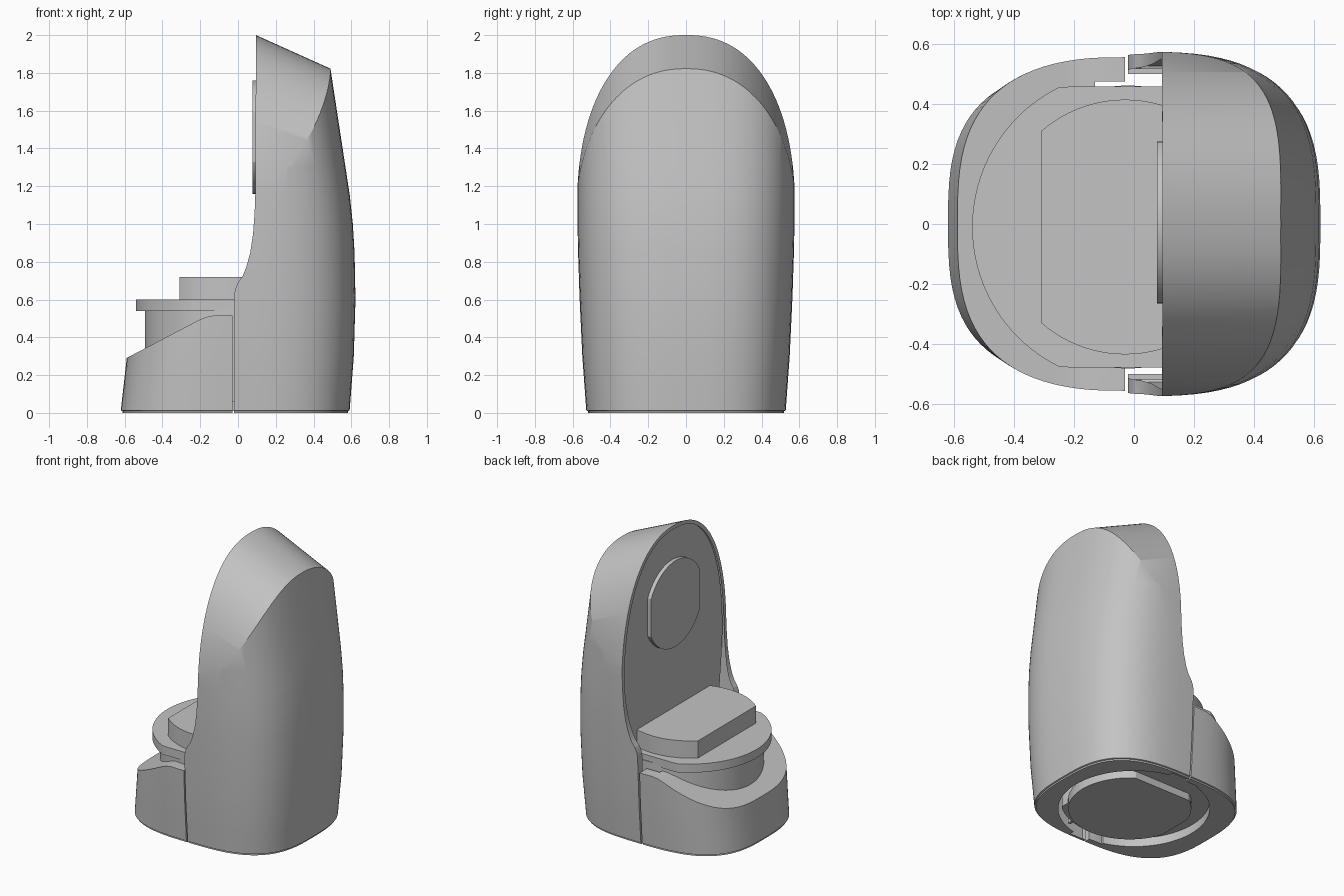
import bpy, bmesh, math
from math import cos, sin, pi

cube = bpy.data.objects.get("Cube")
if cube:
    bpy.data.objects.remove(cube, do_unlink=True)

grey = bpy.data.materials.new("neutral grey")
grey.use_nodes = True
colour = (0.55, 0.55, 0.55, 1)
grey.diffuse_color = colour
grey.node_tree.nodes["Principled BSDF"].inputs["Base Color"].default_value = colour


def loft(name, rings):
    """Solid skinned through equal-length rings, capped at both ends."""
    bm = bmesh.new()
    rows = [[bm.verts.new(p) for p in ring] for ring in rings]
    n = len(rows[0])
    for a, b in zip(rows, rows[1:]):
        for i in range(n):
            j = (i + 1) % n
            bm.faces.new((a[i], a[j], b[j], b[i]))
    bm.faces.new(rows[0][::-1])
    bm.faces.new(rows[-1])
    if bm.calc_volume(signed=True) < 0:
        bmesh.ops.reverse_faces(bm, faces=bm.faces)
    mesh = bpy.data.meshes.new(name)
    bm.to_mesh(mesh)
    bm.free()
    mesh.materials.append(grey)
    obj = bpy.data.objects.new(name, mesh)
    bpy.context.collection.objects.link(obj)
    return obj


def prism(name, pts, axis, lo, hi, drop=0):
    """Extrude a 2D outline along an axis; drop lowers the far end."""
    def place(p, t, d):
        u, v = p
        return {"x": (t, u, v - d), "y": (u, t, v), "z": (u, v, t)}[axis]
    return loft(name, [[place(p, lo, 0) for p in pts], [place(p, hi, drop) for p in pts]])


def disc(cu, cv, r, u=(-2, 2), v=(-2, 2), n=96):
    """Circle outline with flats at the given limits."""
    pts = []
    for i in range(n):
        t = 2 * pi * i / n
        p = (min(max(cu + r * cos(t), u[0]), u[1]), min(max(cv + r * sin(t), v[0]), v[1]))
        if not pts or math.dist(p, pts[-1]) > 1e-4:
            pts.append(p)
    return pts


def rect(x0, x1, y0, y1):
    return [(x0, y0), (x1, y0), (x1, y1), (x0, y1)]


def power(t, n):
    """Signed power, for rounded-square curves."""
    return math.copysign(abs(t) ** (2 / n), t)


def arch(ry, top, centre, low):
    """Arched outline: full half oval over the lower side points."""
    n = 64
    cap = [(ry * power(cos(pi * i / n), 2.3), centre + (top - centre) * power(sin(pi * i / n), 2.3))
           for i in range(n + 1)]
    return low + cap + [(-y, z) for y, z in reversed(low)]


def boolean(obj, tool, op):
    mod = obj.modifiers.new(op, "BOOLEAN")
    mod.operation, mod.solver, mod.object = op, "EXACT", tool
    bpy.context.view_layer.objects.active = obj
    bpy.ops.object.modifier_apply(modifier=mod.name)
    bpy.data.objects.remove(tool, do_unlink=True)


def interp(table, z):
    for (z0, *a), (z1, *b) in zip(table, table[1:]):
        if z <= z1:
            f = (z - z0) / (z1 - z0)
            return [p + (q - p) * f for p, q in zip(a, b)]
    return table[-1][1:]


def rounded_body(name, table, heights):
    """Stack of rounded-square sections with a thin inset foot."""
    def ring(z, scale=1, n=96):
        length, width = interp(table, z)
        angles = [2 * pi * i / n for i in range(n)]
        return [(scale * length * power(cos(t), 3), scale * width * power(sin(t), 3), z)
                for t in angles]
    return loft(name, [ring(0, .985), ring(.01, .985), ring(.013)] + [ring(z) for z in heights])


# Tall shell: rounded body trimmed by its side profile and a sloping arch
shell_table = [(0, .59, .527), (.3, .613, .549), (.6, .622, .563), (.85, .617, .572),
               (1.0, .608, .575), (1.15, .592, .575), (1.82, .49, .575), (2.1, .45, .575)]
shell = rounded_body("tall_shell", shell_table,
                     [.15, .3, .45, .6, .72, .85, 1, 1.15, 1.3, 1.5, 1.82, 2.1])
edge = [(-.02, -.1), (-.02, .62), (-.015, .655), (0, .69), (.025, .725), (.045, .775),
        (.065, .85), (.08, .95), (.088, 1.06), (.093, 1.2), (.095, 2.2)]
boolean(shell, prism("side_trim", edge + [(.8, 2.2), (.8, -.1)], "y", -1, 1), "INTERSECT")
slope = .45
lift = slope * .195
outer = arch(.578, 2.0 + lift, 1.05 + lift, [(.578, -.5)])
boolean(shell, prism("arch_trim", outer, "x", -.1, .8, slope * .9), "INTERSECT")

# Shallow recess inside the rim, running down between the side wings
inner = arch(.55, 1.975, 1.05, [(.5, -.12), (.503, .3), (.51, .6), (.54, .9)])
boolean(shell, prism("recess_cut", inner, "x", -.3, .105), "DIFFERENCE")

# Low cover: tapered body trimmed by a sloping top
cover = rounded_body("low_cover", [(0, .622, .527), (.3, .588, .547), (.7, .545, .565)],
                     [.15, .3, .5, .7])
low_edge = [(-.03, -.1), (-.03, .515), (-.13, .515), (-.17, .507), (-.21, .49),
            (-.585, .293), (-.8, .18), (-.8, -.1)]
boolean(cover, prism("cover_trim", low_edge, "y", -1, 1), "INTERSECT")
boolean(cover, prism("cover_slot", rect(-.13, .1, -.475, .475), "z", -.1, 1), "DIFFERENCE")

# Round pocket in the underside
for part in (shell, cover):
    boolean(part, prism("pocket_cut", disc(0, 0, .48), "z", -.1, .06), "DIFFERENCE")

# Back panel, wall pad, central column, flange, top block and underside plug
panel = arch(.551, 1.976, 1.05, [(.503, .07), (.504, .3), (.511, .6), (.541, .9)])
parts = [shell, cover,
         prism("back_panel", panel, "x", .104, .125),
         prism("wall_pad", disc(.005, 1.46, .3, u=(-.265, .275)), "x", .077, .12),
         prism("column", disc(-.02, -.01, .472, u=(-1, .3)), "z", .06, .56),
         prism("flange", disc(-.02, -.01, .52, u=(-1, .25), v=(-.478, .458)), "z", .54, .6),
         prism("top_block", disc(-.03, -.01, .425, u=(-.31, .3)), "z", .59, .72),
         prism("underside_plug", disc(.01, -.03, .39, u=(-.36, 1), v=(-1, .29)), "z", .01, .08)]

for part in parts:
    bpy.ops.object.select_all(action="DESELECT")
    part.select_set(True)
    bpy.context.view_layer.objects.active = part
    bpy.ops.object.shade_smooth_by_angle(angle=math.radians(25))
